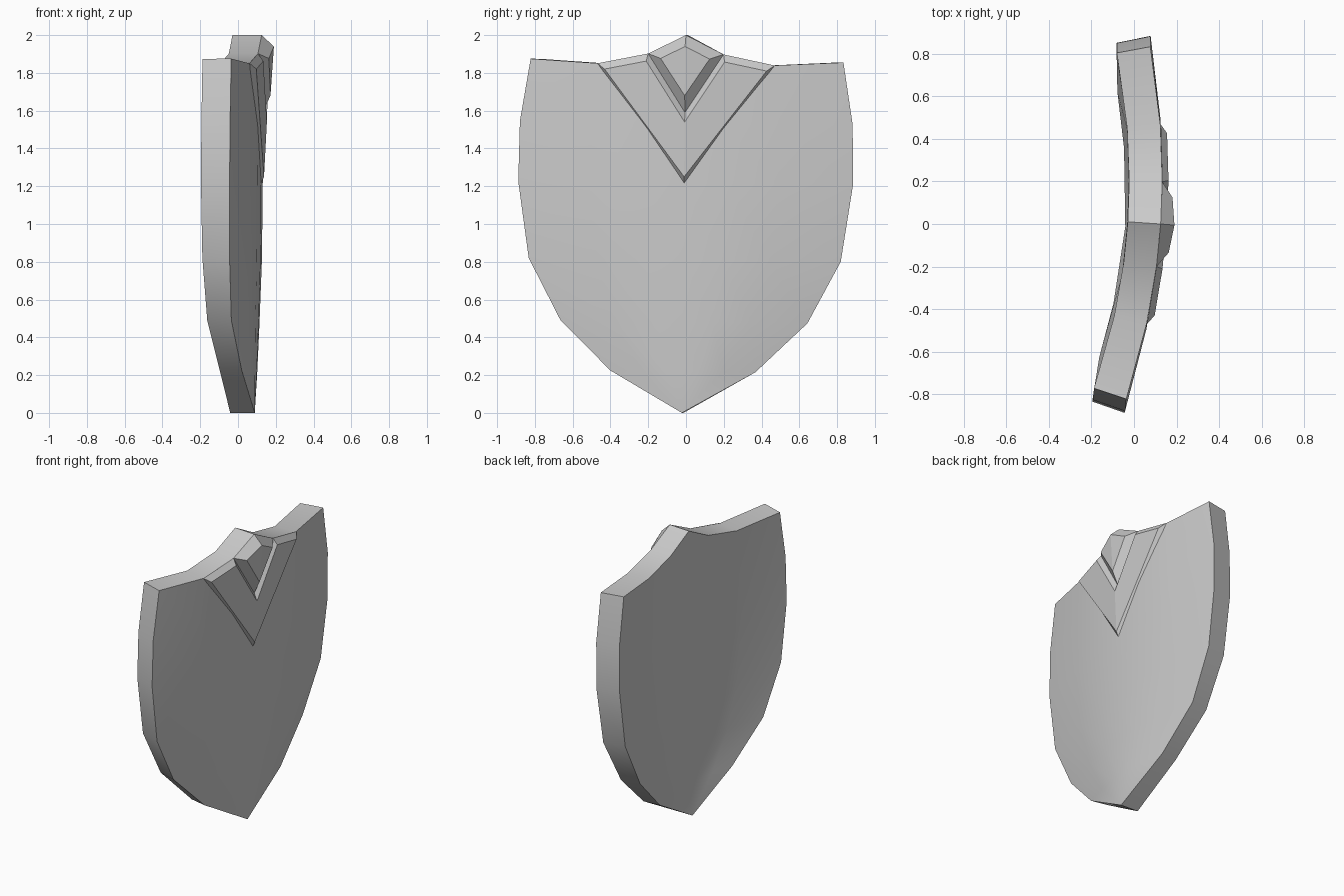
import bpy
import bmesh
import math
from mathutils import Matrix, Vector

cube = bpy.data.objects.get("Cube")
if cube:
    bpy.data.objects.remove(cube, do_unlink=True)

grey = bpy.data.materials.new("plain_grey")
grey.use_nodes = True
grey.diffuse_color = (0.6, 0.6, 0.6, 1)
grey.node_tree.nodes["Principled BSDF"].inputs["Base Color"].default_value = (0.6, 0.6, 0.6, 1)

# The whole shield is turned a little, and leans very slightly to one side
pivot = Vector((0, 0, 1.3))
POSE = (Matrix.Rotation(math.radians(-3.9), 4, 'Z') @ Matrix.Translation(pivot)
        @ Matrix.Rotation(math.radians(-0.7), 4, 'X') @ Matrix.Translation(-pivot))


def finish(bm, name, smooth):
    bmesh.ops.remove_doubles(bm, verts=bm.verts[:], dist=0.0005)
    bm.transform(POSE)
    mesh = bpy.data.meshes.new(name)
    bm.to_mesh(mesh)
    bm.free()
    mesh.materials.append(grey)
    obj = bpy.data.objects.new(name, mesh)
    bpy.context.collection.objects.link(obj)
    if smooth:
        bpy.ops.object.select_all(action='DESELECT')
        obj.select_set(True)
        bpy.context.view_layer.objects.active = obj
        bpy.ops.object.shade_smooth_by_angle(angle=math.radians(30))
    return obj


# Shield rows: height, half width, depth at centre, depth at rim, thickness
ROWS = [
    (1.865, 0.83, 0.125, 0.020, 0.155),
    (1.535, 0.883, 0.125, 0.018, 0.155),
    (1.215, 0.888, 0.123, 0.016, 0.155),
    (0.81, 0.828, 0.120, 0.012, 0.147),
    (0.482, 0.655, 0.110, 0.010, 0.130),
    (0.22, 0.385, 0.100, 0.047, 0.118),
    (0.0, 0.0, 0.090, 0.090, 0.130),
]
SPANS = [-1, -0.56, -0.24, 0, 0.24, 0.56, 1]
CREST = {0: 2.0, 0.24: 1.9, 0.56: 1.845, 1: 1.865}


def build_shield():
    bm = bmesh.new()
    sheets = []
    for back in (False, True):
        grid = []
        for i, (z, half, mid, rim, thick) in enumerate(ROWS):
            line = []
            for s in SPANS:
                x = rim + (mid - rim) * (1 - s * s)
                y = half * s
                if back:
                    x, y = x - thick, y * 0.952
                line.append(bm.verts.new((x, y, CREST[abs(s)] if i == 0 else z)))
            if half == 0:
                line = [line[0]] * len(SPANS)
            grid.append(line)
        sheets.append(grid)

    def face(*verts):
        unique = list(dict.fromkeys(verts))
        if len(unique) > 2:
            bm.faces.new(unique)

    for g in sheets:
        for i in range(len(ROWS) - 1):
            for j in range(len(SPANS) - 1):
                face(g[i][j], g[i][j + 1], g[i + 1][j + 1], g[i + 1][j])
    # Rim joining the front and the back
    f, b = sheets
    for j in range(len(SPANS) - 1):
        face(f[0][j], f[0][j + 1], b[0][j + 1], b[0][j])
    for i in range(len(ROWS) - 1):
        for j in (0, -1):
            face(f[i][j], f[i + 1][j], b[i + 1][j], b[i][j])
    loose = [v for v in bm.verts if not v.link_faces]
    bmesh.ops.delete(bm, geom=loose, context='VERTS')
    bmesh.ops.recalc_face_normals(bm, faces=bm.faces[:])
    return finish(bm, "shield_body", True)


# Named corner points of the left half of the emblem
P = dict(
    arm=(0.093, 0.47, 1.845), notch=(0.119, 0.2, 1.9), tip=(0.122, 0, 1.215),
    arm_top=(0.126, 0.43, 1.815), notch_top=(0.148, 0.208, 1.86),
    tip_top=(0.138, 0, 1.25), inner_top=(0.153, 0, 1.54), groove=(0.130, 0, 1.59),
    peak=(0.125, 0, 2.0), gem_side=(0.172, 0.13, 1.875),
    gem_peak=(0.19, 0, 1.94), gem_tip=(0.172, 0, 1.68),
)


def build_emblem(name, faces):
    bm = bmesh.new()
    for side in (1, -1):
        for names in faces:
            pts = [P[n] for n in names.split()]
            fc = bm.faces.new([bm.verts.new((x, y * side, z)) for x, y, z in pts])
            fc.normal_update()
            if fc.normal.x < 0:
                fc.normal_flip()
    return finish(bm, name, False)


build_shield()
# Raised V plate with bevelled edges
build_emblem("chevron_plate", [
    "arm arm_top tip_top tip",
    "arm notch notch_top arm_top",
    "arm_top notch_top inner_top tip_top",
    "notch_top notch groove inner_top",
])
# Faceted diamond set inside the V
build_emblem("diamond_boss", [
    "notch gem_side gem_tip groove",
    "notch peak gem_peak gem_side",
    "gem_side gem_peak gem_tip",
])
